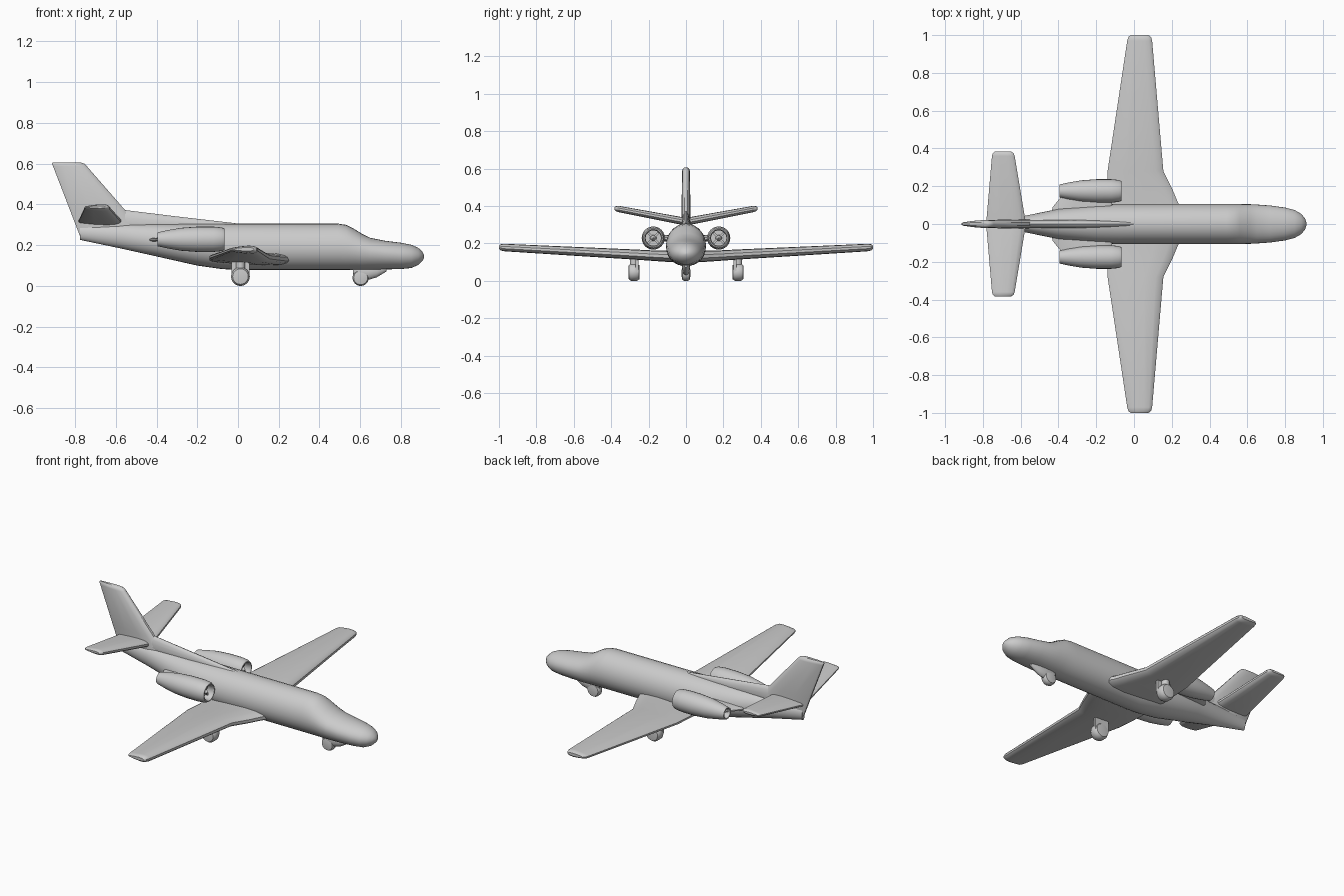
import bpy, bmesh, math


def make_object(name, rings):
    """Skin a list of equal-length point rings and cap both ends."""
    bm = bmesh.new()
    rows = [[bm.verts.new(p) for p in ring] for ring in rings]
    n = len(rows[0])
    for a, b in zip(rows, rows[1:]):
        for i in range(n):
            j = (i + 1) % n
            bm.faces.new((a[i], a[j], b[j], b[i]))
    bm.faces.new(rows[0])
    bm.faces.new(rows[-1])
    bmesh.ops.recalc_face_normals(bm, faces=bm.faces)
    mesh = bpy.data.meshes.new(name)
    bm.to_mesh(mesh)
    bm.free()
    ob = bpy.data.objects.new(name, mesh)
    bpy.context.collection.objects.link(ob)
    return ob


def body(name, sections, y=0.0, n=28):
    """Loft along x. Section: x, half width, bottom z, widest z, top z."""
    rings = []
    for x, w, lo, mid, hi in sections:
        ring = []
        for i in range(n):
            a = math.tau * i / n
            c, s = math.cos(a), math.sin(a)
            ring.append((x, y + w * c, mid + s * ((hi - mid) if s > 0 else (mid - lo))))
        rings.append(ring)
    return make_object(name, rings)


FOIL = [(0.015, 0.3), (0.05, 0.6), (0.15, 0.9), (0.35, 1), (0.65, 0.8), (0.96, 0.45), (1, 0.2)]


def foil(name, sections, vertical=False):
    """Loft a wing. Section: span position, front x, rear x, offset, half thickness."""
    rings = []
    for s, front, rear, off, t in sections:
        half = [(front + (rear - front) * u, h * t) for u, h in FOIL]
        loop = half + [(x, -h) for x, h in reversed(half)]
        rings.append([(x, h, s) if vertical else (x, s, off + h) for x, h in loop])
    return make_object(name, rings)


def mirrored(sections):
    return [(-s[0], *s[1:]) for s in reversed(sections)] + sections


def lathe(name, profile, centre, axis="X", n=24):
    """Revolve (distance along axis, radius) pairs about a line through centre."""
    cx, cy, cz = centre
    rings = []
    for d, r in profile:
        ring = []
        for i in range(n):
            a = math.tau * i / n
            p, q = r * math.cos(a), r * math.sin(a)
            off = {"X": (d, p, q), "Y": (p, d, q), "Z": (p, q, d)}[axis]
            ring.append((cx + off[0], cy + off[1], cz + off[2]))
        rings.append(ring)
    return make_object(name, rings)


# Fuselage with stepped windscreen and upswept tail cone
body("fuselage", [
    (-0.775, 0.014, 0.226, 0.262, 0.298),
    (-0.58, 0.043, 0.185, 0.245, 0.303),
    (-0.40, 0.080, 0.145, 0.222, 0.305),
    (-0.20, 0.103, 0.100, 0.195, 0.306),
    (-0.08, 0.107, 0.083, 0.190, 0.306),
    (0.00, 0.107, 0.078, 0.188, 0.306),
    (0.49, 0.107, 0.078, 0.188, 0.306),
    (0.53, 0.107, 0.078, 0.186, 0.300),
    (0.56, 0.106, 0.078, 0.182, 0.286),
    (0.61, 0.105, 0.078, 0.172, 0.255),
    (0.65, 0.103, 0.079, 0.165, 0.236),
    (0.72, 0.098, 0.081, 0.158, 0.222),
    (0.80, 0.087, 0.083, 0.151, 0.212),
    (0.85, 0.074, 0.088, 0.147, 0.202),
    (0.885, 0.054, 0.103, 0.146, 0.187),
    (0.905, 0.030, 0.122, 0.145, 0.168),
    (0.914, 0.006, 0.140, 0.145, 0.150)])

# Wing with swept root glove and dihedral
foil("wing", mirrored([
    (0.05, 0.28, -0.14, 0.131, 0.030),
    (0.11, 0.24, -0.14, 0.132, 0.030),
    (0.18, 0.21, -0.14, 0.135, 0.028),
    (0.28, 0.16, -0.14, 0.141, 0.027),
    (0.97, 0.098, -0.036, 0.178, 0.020),
    (0.99, 0.092, -0.030, 0.179, 0.017),
    (1.00, 0.078, -0.018, 0.180, 0.009)]))

# Tailplane
foil("tailplane", mirrored([
    (0.01, -0.570, -0.782, 0.318, 0.021),
    (0.36, -0.630, -0.752, 0.384, 0.017),
    (0.375, -0.636, -0.747, 0.386, 0.013),
    (0.383, -0.648, -0.737, 0.387, 0.006)]))

# Fin and dorsal ridge
foil("fin", [
    (0.245, -0.44, -0.776, 0, 0.024),
    (0.37, -0.548, -0.824, 0, 0.024),
    (0.588, -0.740, -0.908, 0, 0.021),
    (0.600, -0.752, -0.914, 0, 0.017),
    (0.606, -0.770, -0.910, 0, 0.009)], vertical=True)
body("dorsal_ridge", [
    (0.02, 0.012, 0.27, 0.285, 0.304),
    (-0.30, 0.022, 0.27, 0.300, 0.341),
    (-0.56, 0.022, 0.27, 0.310, 0.373),
    (-0.66, 0.010, 0.27, 0.310, 0.370)], n=16)

# Engines, pylons and main landing gear on both sides
for side, s in (("left", 1), ("right", -1)):
    eng = (0, s * 0.175, 0.229)
    lathe(side + "_nacelle", [
        (-0.36, 0.024), (-0.395, 0.028), (-0.395, 0.034), (-0.345, 0.045),
        (-0.28, 0.056), (-0.20, 0.062), (-0.12, 0.062), (-0.08, 0.058),
        (-0.067, 0.052), (-0.066, 0.046), (-0.075, 0.041), (-0.11, 0.041)], eng)
    lathe(side + "_spinner", [(-0.115, 0.018), (-0.09, 0.013), (-0.075, 0.003)], eng, n=16)
    # Crossed inlet vanes
    for k in range(2):
        bpy.ops.mesh.primitive_cube_add(size=1, location=(-0.1, eng[1], eng[2]),
                                        rotation=(math.pi / 4 + k * math.pi / 2, 0, 0))
        vane = bpy.context.object
        vane.name = side + "_inlet_vane"
        vane.scale = (0.012, 0.085, 0.010)
    foil(side + "_pylon", [
        (s * 0.04, -0.10, -0.44, 0.226, 0.020),
        (s * 0.09, -0.11, -0.43, 0.227, 0.018),
        (s * 0.165, -0.12, -0.37, 0.229, 0.018)])
    # Wheel, leg and gear door
    gear_y = s * 0.278
    lathe(side + "_main_wheel", [
        (-0.030, 0.022), (-0.028, 0.038), (-0.016, 0.046), (0.016, 0.046),
        (0.028, 0.038), (0.030, 0.022)], (0.012, gear_y, 0.046), "Y")
    lathe(side + "_main_leg", [(0.04, 0.022), (0.13, 0.022)], (0.012, gear_y, 0), "Z", 16)
    bpy.ops.mesh.primitive_cube_add(size=1, location=(0.012, s * 0.262, 0.083))
    door = bpy.context.object
    door.name = side + "_gear_door"
    door.scale = (0.09, 0.014, 0.075)

# Nose gear with fairing ahead of it
lathe("nose_wheel", [
    (-0.023, 0.018), (-0.020, 0.034), (-0.010, 0.040), (0.010, 0.040),
    (0.020, 0.034), (0.023, 0.018)], (0.602, 0, 0.040), "Y")
lathe("nose_leg", [(0.03, 0.018), (0.11, 0.018)], (0.60, 0, 0), "Z", 16)
body("nose_gear_fairing", [
    (0.565, 0.014, 0.055, 0.08, 0.11),
    (0.60, 0.022, 0.030, 0.07, 0.11),
    (0.64, 0.022, 0.030, 0.07, 0.11),
    (0.68, 0.020, 0.042, 0.075, 0.11),
    (0.73, 0.010, 0.072, 0.09, 0.11)], n=16)

# Smooth shading with crisp edges
bpy.ops.object.select_all(action="SELECT")
bpy.context.view_layer.objects.active = bpy.data.objects["fuselage"]
bpy.ops.object.shade_smooth_by_angle(angle=math.radians(35))
